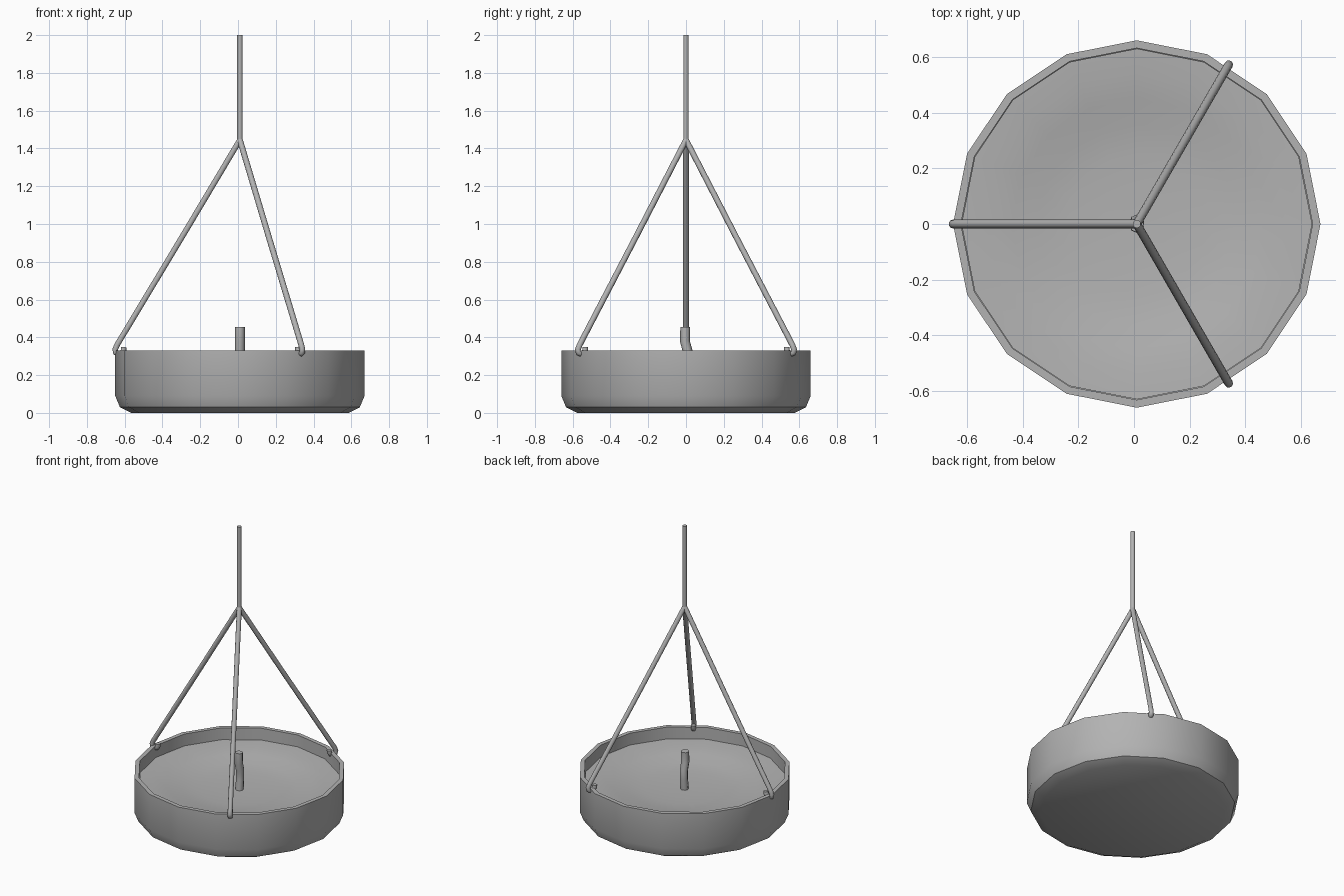
import bpy, bmesh, math
from mathutils import Vector

if "Cube" in bpy.data.objects:
    bpy.data.objects.remove(bpy.data.objects["Cube"])

CX = 0.01      # axis of the bowl
SIDES = 16

grey = bpy.data.materials.new("plain_grey")
grey.diffuse_color = (0.45, 0.45, 0.45, 1)
grey.use_nodes = True
grey.node_tree.nodes["Principled BSDF"].inputs["Base Color"].default_value = grey.diffuse_color


def make(name, bm, angle=None):
    bmesh.ops.recalc_face_normals(bm, faces=bm.faces)
    me = bpy.data.meshes.new(name)
    bm.to_mesh(me)
    bm.free()
    me.materials.append(grey)
    ob = bpy.data.objects.new(name, me)
    bpy.context.collection.objects.link(ob)
    if angle:
        bpy.ops.object.select_all(action='DESELECT')
        ob.select_set(True)
        bpy.context.view_layer.objects.active = ob
        bpy.ops.object.shade_smooth_by_angle(angle=math.radians(angle))
    return ob


def bridge(bm, a, b):
    n = len(a)
    for i in range(n):
        j = (i + 1) % n
        bm.faces.new((a[i], a[j], b[j], b[i]))


def lathe(name, profile, angle):
    """Revolve (radius, z) points; close both ends with a flat cap."""
    bm = bmesh.new()
    rings = []
    for r, z in profile:
        rings.append([bm.verts.new((CX + r * math.cos(math.tau * i / SIDES),
                                    r * math.sin(math.tau * i / SIDES), z))
                      for i in range(SIDES)])
    for a, b in zip(rings, rings[1:]):
        bridge(bm, a, b)
    bm.faces.new(rings[0])
    bm.faces.new(rings[-1])
    return make(name, bm, angle)


def tube(name, pts, radius, side, sides=10):
    """Sweep a round section along a planar path; side is the plane normal."""
    bm = bmesh.new()
    pts = [Vector(p) for p in pts]
    side = Vector(side)
    rings = []
    for k, p in enumerate(pts):
        t = (pts[min(k + 1, len(pts) - 1)] - pts[max(k - 1, 0)]).normalized()
        up = side.cross(t).normalized()
        rings.append([bm.verts.new(p + radius * (side * math.cos(math.tau * i / sides)
                                                 + up * math.sin(math.tau * i / sides)))
                      for i in range(sides)])
    for a, b in zip(rings, rings[1:]):
        bridge(bm, a, b)
    bm.faces.new(rings[0])
    bm.faces.new(rings[-1])
    return make(name, bm, 50)


# Bowl: chamfered base, straight wall, flat rim, hollow inside
lathe("bowl", [(0.575, 0.0), (0.635, 0.03), (0.66, 0.09), (0.66, 0.33),
               (0.632, 0.33), (0.632, 0.12), (0.56, 0.05)], 30)

# Wax: gently dished top surface inside the bowl
lathe("wax", [(0.56, 0.06), (0.63, 0.12), (0.63, 0.25), (0.54, 0.245), (0.45, 0.232),
              (0.36, 0.215), (0.25, 0.205), (0.12, 0.202), (0.03, 0.20)], 40)

# Wick: short crooked stub
tube("wick", [(CX, 0.0, 0.18), (CX, 0.008, 0.27), (CX, 0.008, 0.33),
              (CX, -0.006, 0.38), (CX, -0.004, 0.455)], 0.026, (1, 0, 0), 8)

# Hanging cord
tube("main_cord", [(CX, 0, 1.43), (CX, 0, 2.0)], 0.0145, (1, 0, 0))

# Three sloping cords, each hooked through the bowl wall
hook = [(0.0, 1.445), (0.31, 0.925), (0.62, 0.41), (0.65, 0.36), (0.661, 0.335),
        (0.658, 0.319), (0.643, 0.312), (0.625, 0.318), (0.616, 0.33), (0.615, 0.348)]
for n, deg in enumerate((60, 180, 300)):
    c, s = math.cos(math.radians(deg)), math.sin(math.radians(deg))
    tube(f"side_cord_{n + 1}", [(CX + r * c, r * s, z) for r, z in hook],
         0.0155, (-s, c, 0))
